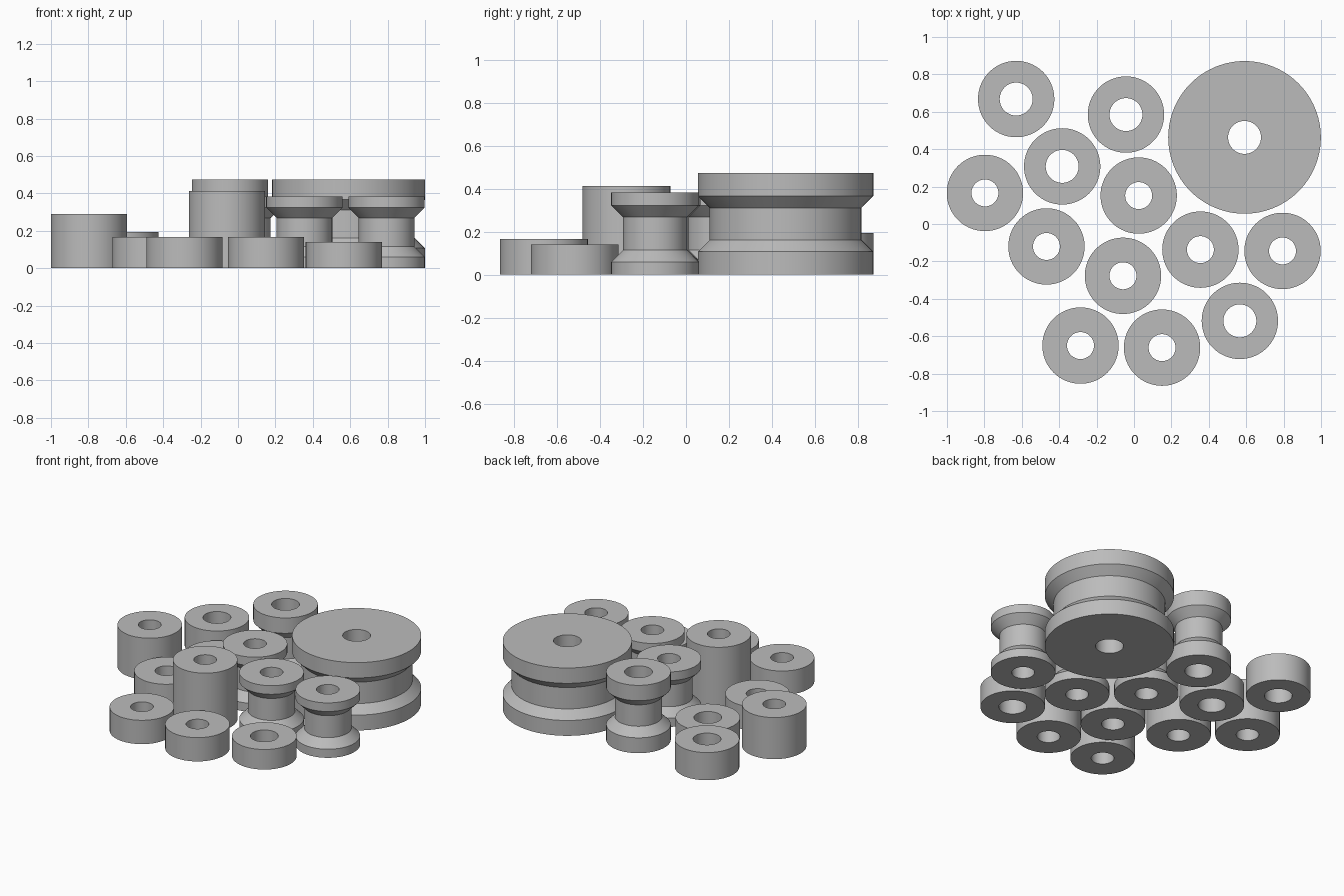
import bpy, bmesh, math

if "Cube" in bpy.data.objects:
    bpy.data.objects.remove(bpy.data.objects["Cube"])

SEG = 96
grey = bpy.data.materials.new("plain grey")
grey.diffuse_color = (0.5, 0.5, 0.5, 1)
grey.use_nodes = True
grey.node_tree.nodes["Principled BSDF"].inputs["Base Color"].default_value = grey.diffuse_color


def lathe(name, x, y, profile):
    """Revolve a closed (radius, height) profile around the vertical axis."""
    bm = bmesh.new()
    rings = []
    for r, z in profile:
        rings.append([bm.verts.new((r * math.cos(2 * math.pi * i / SEG),
                                    r * math.sin(2 * math.pi * i / SEG), z))
                      for i in range(SEG)])
    for a, b in zip(rings, rings[1:] + rings[:1]):
        for i in range(SEG):
            j = (i + 1) % SEG
            bm.faces.new((a[i], a[j], b[j], b[i]))
    bmesh.ops.recalc_face_normals(bm, faces=bm.faces)
    mesh = bpy.data.meshes.new(name)
    bm.to_mesh(mesh)
    bm.free()
    mesh.materials.append(grey)
    ob = bpy.data.objects.new(name, mesh)
    ob.location = (x, y, 0)
    bpy.context.collection.objects.link(ob)
    bpy.ops.object.select_all(action='DESELECT')
    ob.select_set(True)
    bpy.context.view_layer.objects.active = ob
    bpy.ops.object.shade_smooth_by_angle(angle=math.radians(25))
    return ob


def spacer(name, x, y, hole, height, r=0.204):
    """Plain round sleeve with a through hole."""
    lathe(name, x, y, [(hole, 0), (r, 0), (r, height), (hole, height)])


def spool(name, x, y, hole, height, rim, r=0.204):
    """Roller with two rims, sloped shoulders and a narrower barrel."""
    s = 0.055
    core = r - s
    lathe(name, x, y, [(hole, 0), (r, 0), (r, rim), (core, rim + s),
                       (core, height - rim - s), (r, height - rim),
                       (r, height), (hole, height)])


WIDE, NARROW = 0.088, 0.072   # bore radii

# Grooved rollers
spool("large_roller", 0.591, 0.463, WIDE, 0.473, 0.107, 0.408)
spool("tall_roller", -0.043, 0.585, WIDE, 0.473, 0.107)
for i, (x, y) in enumerate([(0.025, 0.152), (0.355, -0.137), (0.794, -0.144)]):
    spool(f"small_roller_{i + 1}", x, y, NARROW, 0.383, 0.06)

# Plain sleeves: x, y, bore, height
sleeves = [(-0.63, 0.668, WIDE, 0.193), (-0.384, 0.308, WIDE, 0.14),
           (0.566, -0.518, WIDE, 0.14), (-0.797, 0.166, NARROW, 0.29),
           (-0.059, -0.277, NARROW, 0.413), (-0.468, -0.12, NARROW, 0.166),
           (-0.286, -0.65, NARROW, 0.166), (0.15, -0.661, NARROW, 0.166)]
for i, s in enumerate(sleeves):
    spacer(f"sleeve_{i + 1}", *s)
